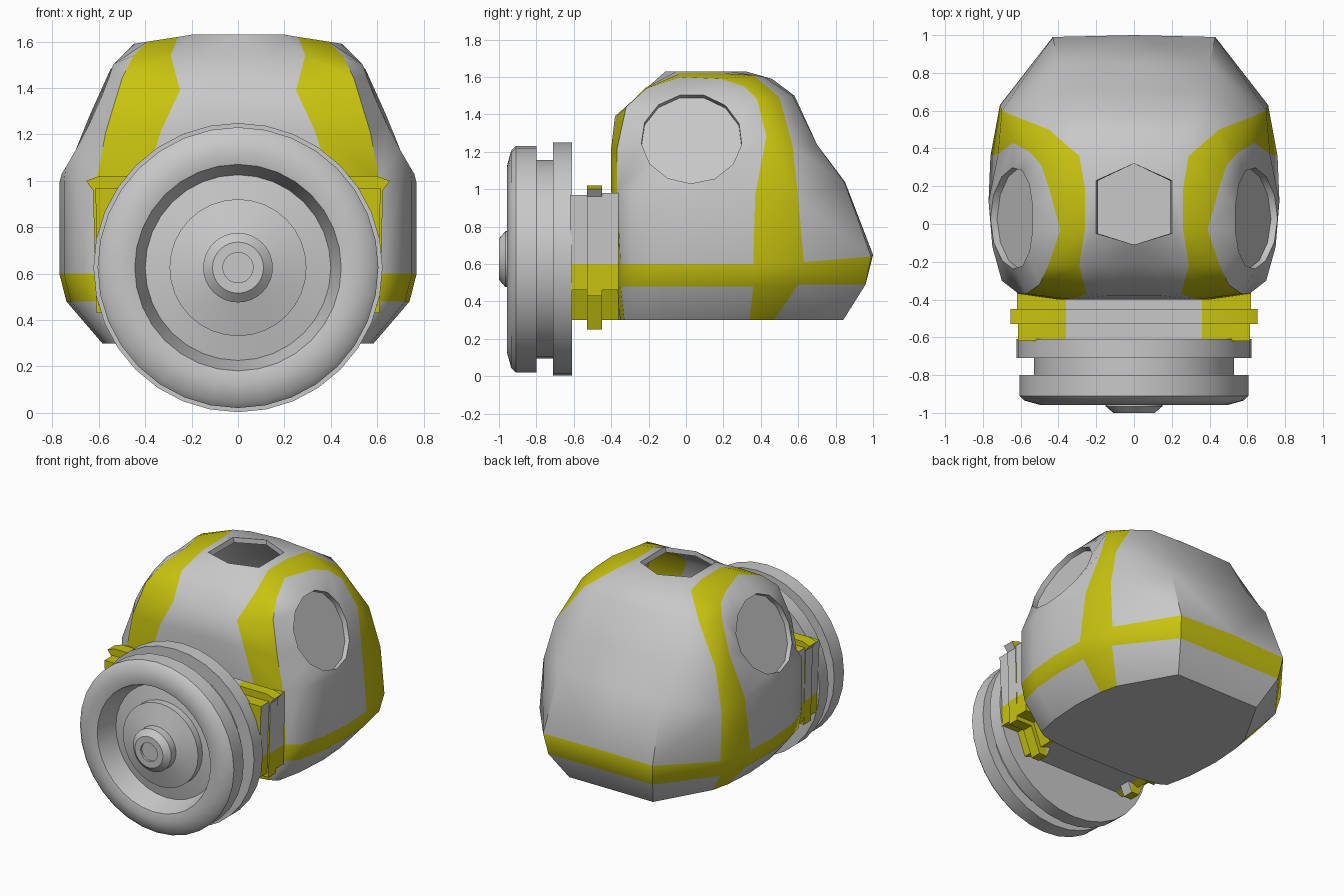
import bpy, bmesh, math
from mathutils import Vector

cube = bpy.data.objects.get("Cube")
if cube:
    bpy.data.objects.remove(cube, do_unlink=True)


def make_material(name, colour):
    mat = bpy.data.materials.new(name)
    mat.use_nodes = True
    mat.diffuse_color = colour
    mat.node_tree.nodes["Principled BSDF"].inputs["Base Color"].default_value = colour
    return mat


GREY = make_material("light grey", (0.58, 0.58, 0.58, 1))
YELLOW = make_material("mustard yellow", (0.58, 0.55, 0.005, 1))


def finish(bm, name, angle=30):
    """Turn a bmesh into a smooth-by-angle object with both colours."""
    bmesh.ops.recalc_face_normals(bm, faces=bm.faces)
    mesh = bpy.data.meshes.new(name)
    bm.to_mesh(mesh)
    bm.free()
    mesh.materials.append(GREY)
    mesh.materials.append(YELLOW)
    obj = bpy.data.objects.new(name, mesh)
    bpy.context.collection.objects.link(obj)
    bpy.ops.object.select_all(action="DESELECT")
    obj.select_set(True)
    bpy.context.view_layer.objects.active = obj
    bpy.ops.object.shade_smooth_by_angle(angle=math.radians(angle))


class SymmetricShell:
    """Adds every face on both sides of x = 0, sharing vertices."""

    def __init__(self):
        self.bm = bmesh.new()
        self.cache = {}

    def vert(self, p, side):
        co = (p[0] * side, p[1], p[2])
        key = tuple(round(c * 1000) for c in co)
        if key not in self.cache:
            self.cache[key] = self.bm.verts.new(co)
        return self.cache[key]

    def face(self, points, yellow=False):
        for side in (1, -1):
            verts = list(dict.fromkeys(self.vert(p, side) for p in points))
            f = self.bm.faces.new(verts)
            f.material_index = int(yellow)

    def strip(self, a, b, yellow=lambda i: False, skip=()):
        for i in range(len(a) - 1):
            if i not in skip:
                self.face((a[i], a[i + 1], b[i + 1], b[i]), yellow(i))


def points(rows):
    return [Vector(r) / 100 for r in rows]


# Body lines run up the front, over the top and down the side and back
stripe_inner = points([
    (48, -33, 30), (60, -35, 48), (62, -35, 60), (61, -37, 100), (57, -37, 121),
    (50, -32, 144), (45, -21, 154), (39, -3, 160), (45, 19, 159), (49, 31, 155),
    (55, 38, 148), (64, 43, 128), (72, 37, 97), (76, 36, 60), (73, 36, 48), (57, 34, 30)])
stripe_outer = points([
    (36, -35, 30), (40, -38, 48), (41, -39, 60), (40, -40, 100), (33, -40, 122),
    (25, -37, 139), (29, -22, 154), (26, -3, 162), (26, 19, 162), (29, 36, 161),
    (45, 50, 149), (63, 57, 123), (70, 60, 95), (71, 63, 61), (69, 60, 49), (54, 47, 30)])
ridge = points([
    (20, -36, 30), (20, -38, 48), (20, -39, 60), (20, -40, 100), (16, -40, 122),
    (14, -38, 139), (15, -21, 154), (20, -5, 163), (20, 23, 163), (20, 42, 160),
    (33, 57, 150), (36, 70, 124), (40, 85, 103), (43, 99, 64), (41, 96, 49), (33, 84, 30)])
centre = points([(0, y, z) for y, z in [
    (-36, 30), (-38, 48), (-39, 60), (-40, 100), (-40, 122), (-38, 138), (-20, 155),
    (-11, 163), (32, 163), (46, 159), (58, 150), (70, 124), (85, 104), (100, 65),
    (96, 49), (84, 30)]])

last = len(centre) - 1
upper = last - 3
band = (1, last - 2)          # stations crossed by the horizontal band
hole = 7                      # station of the roof opening

shell = SymmetricShell()
shell.strip(stripe_inner, stripe_outer, lambda i: True)
shell.strip(stripe_outer, ridge, lambda i: i in band)
shell.strip(ridge, centre, lambda i: i in band, skip=(hole,))

# Lower side panels between the front and rear stripes
side_plan = [(70, -30), (75, -12), (77, 12)]
rows = []
for i, (z, width) in enumerate([(30, .76), (48, .96), (60, 1), (99, 1)]):
    mids = points([(x * width, y, z) for x, y in side_plan])
    rows.append([stripe_inner[i]] + mids + [stripe_inner[last - i]])
for i in range(3):
    shell.strip(rows[i], rows[i + 1], lambda j: i == 1)

# Round side window: tilted rim, short recess wall and flat pane
outline = stripe_inner[3:upper + 1] + rows[3][-2:0:-1]
count = len(outline)
recess = Vector((-0.035, 0, -0.015))
rim = []
for k in range(count):
    a = math.radians(214) - math.tau * k / count
    y, z = 0.03 + 0.27 * math.cos(a), 1.27 + 0.24 * math.sin(a)
    rim.append(Vector((0.76 - (z - 1.03) * 0.47 - 0.25 * (y - 0.03) ** 2, y, z)))
pane = [p + recess for p in rim]
for a, b in ((outline, rim), (rim, pane)):
    shell.strip(a + a[:1], b + b[:1])
shell.face(pane)

# Roof opening lip and flat underside
lip = [centre[hole], ridge[hole], ridge[hole + 1], centre[hole + 1]]
shell.strip(lip, [Vector((p.x * 0.95, p.y, p.z - 0.035)) for p in lip])
shell.face([centre[0], ridge[0], stripe_outer[0]] + rows[0]
           + [stripe_outer[last], ridge[last], centre[last]])
finish(shell.bm, "body_shell", 42)


# Front mount: stacked plates with yellow outer wings and grey upper sides
def mount_plate(name, profile, y0, y1):
    bm = bmesh.new()
    loop = profile + [(-x, z) for x, z in reversed(profile)]
    face = bm.faces.new([bm.verts.new((x, y0, z)) for x, z in loop])
    new = bmesh.ops.extrude_face_region(bm, geom=[face])["geom"]
    bmesh.ops.translate(bm, vec=(0, y1 - y0, 0),
                        verts=[v for v in new if isinstance(v, bmesh.types.BMVert)])
    for co, no in (((0.36, 0, 0), (1, 0, 0)), ((-0.36, 0, 0), (1, 0, 0)),
                   ((0, 0, 0.6), (0, 0, 1))):
        bmesh.ops.bisect_plane(bm, geom=bm.verts[:] + bm.edges[:] + bm.faces[:],
                               plane_co=co, plane_no=no)
    bm.normal_update()
    for f in bm.faces:
        c = f.calc_center_median()
        is_side = abs(f.normal.x) > 0.8 and c.z > 0.6
        f.material_index = int(abs(c.x) > 0.36 and not is_side)
    finish(bm, name)


mount_plate("mount_front_plate", [(.36, .32), (.41, .30), (.47, .46), (.60, .46),
                                  (.615, .97), (.30, .97)], -.62, -.53)
mount_plate("mount_flange", [(.33, .32), (.36, .25), (.42, .25), (.49, .43), (.61, .43),
                             (.625, .96), (.655, 1), (.60, 1.02), (.27, 1.02)], -.53, -.45)
mount_plate("mount_rear_plate", [(.36, .32), (.41, .30), (.47, .46), (.61, .46),
                                 (.62, .98), (.29, .98)], -.45, -.36)


# Front wheel: one turned profile of (radius, y)
def lathe(name, profile, height, segments):
    bm = bmesh.new()
    verts = [bm.verts.new((r, y, height)) for r, y in profile]
    edges = [bm.edges.new(pair) for pair in zip(verts, verts[1:])]
    bmesh.ops.spin(bm, geom=verts + edges, cent=(0, 0, height), axis=(0, 1, 0),
                   angle=math.tau, steps=segments)
    bmesh.ops.remove_doubles(bm, verts=bm.verts, dist=0.0005)
    finish(bm, name, 40)


lathe("front_wheel", [
    (0, -.61), (.623, -.61), (.623, -.71), (.53, -.71), (.53, -.80), (.605, -.80),
    (.605, -.91), (.58, -.935), (.50, -.957), (.445, -.945), (.40, -.80), (.295, -.82),
    (.295, -.87), (.15, -.91), (.15, -.965), (.11, -1), (.065, -1), (.065, -.985),
    (0, -.985)], 0.626, 32)
